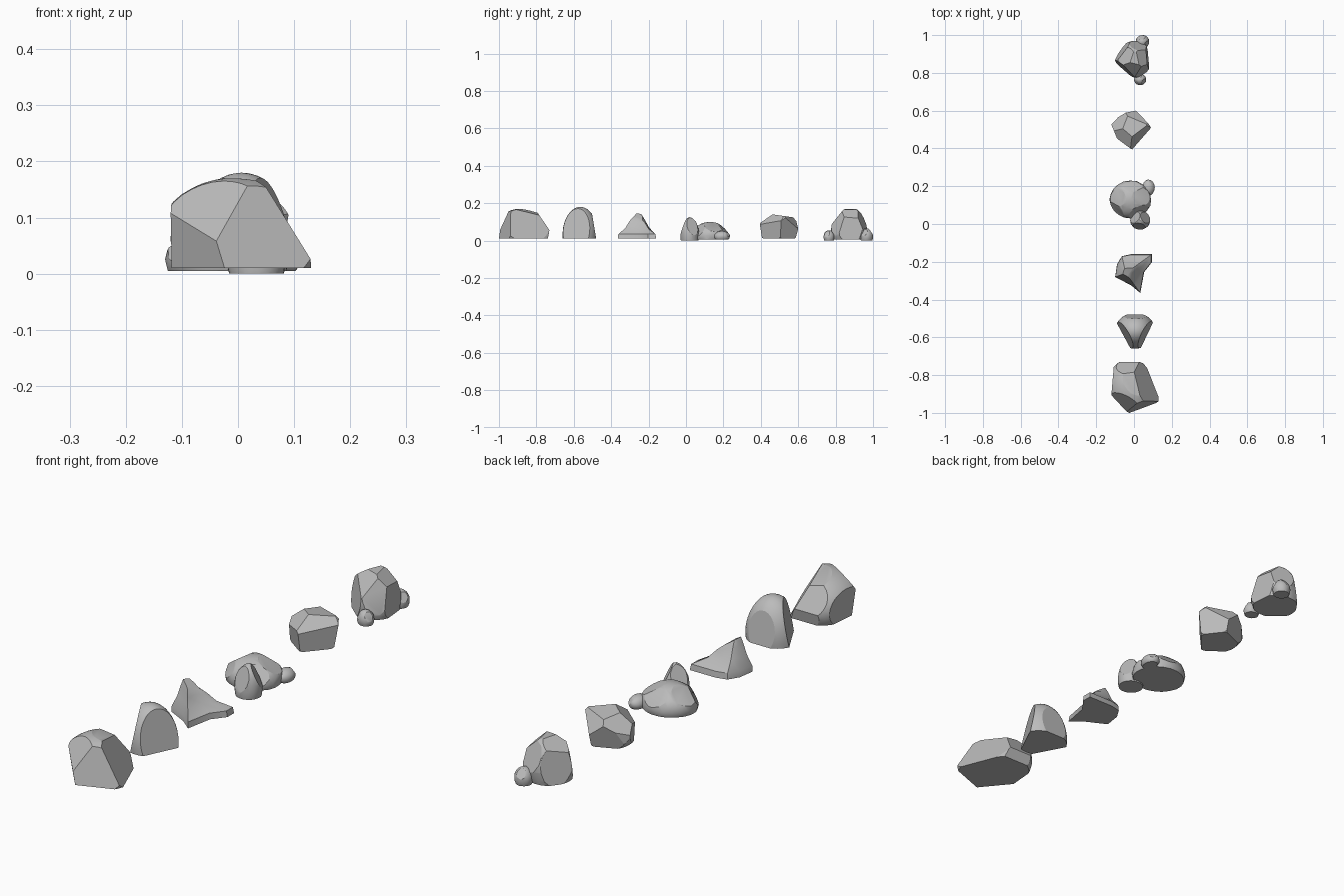
import bpy
import bmesh
import random
from math import sin, cos, radians
from mathutils import Vector

random.seed(4)
CM = 0.01  # measurements below are in hundredths

default = bpy.data.objects.get("Cube")
if default:
    bpy.data.objects.remove(default, do_unlink=True)

stone = bpy.data.materials.new("stone grey")
stone.use_nodes = True
grey = (0.5, 0.5, 0.5, 1)
stone.diffuse_color = grey
bsdf = next(n for n in stone.node_tree.nodes if n.type == 'BSDF_PRINCIPLED')
bsdf.inputs["Base Color"].default_value = grey
bsdf.inputs["Roughness"].default_value = 0.9


def fit(bm, low, high):
    """Stretch the mesh so it exactly fills the given box."""
    for axis in range(3):
        values = [v.co[axis] for v in bm.verts]
        start, size = min(values), max(values) - min(values)
        for v in bm.verts:
            part = (v.co[axis] - start) / size
            v.co[axis] = (low[axis] + part * (high[axis] - low[axis])) * CM


def finish(bm, name, crease=24):
    """Smooth the curved areas, keep facet borders sharp, link the object."""
    bmesh.ops.recalc_face_normals(bm, faces=bm.faces)
    for face in bm.faces:
        face.smooth = True
    for edge in bm.edges:
        edge.smooth = edge.calc_face_angle(0) < radians(crease)
    mesh = bpy.data.meshes.new(name)
    bm.to_mesh(mesh)
    bm.free()
    mesh.materials.append(stone)
    obj = bpy.data.objects.new(name, mesh)
    bpy.context.collection.objects.link(obj)
    return obj


def slice_off(bm, azimuth, elevation, distance):
    """Chip away everything beyond a plane and cap the opening."""
    a, e = radians(azimuth), radians(elevation)
    normal = Vector((cos(e) * cos(a), cos(e) * sin(a), sin(e)))
    bmesh.ops.bisect_plane(bm, geom=bm.verts[:] + bm.edges[:] + bm.faces[:],
                           dist=0.0001, plane_co=normal * distance,
                           plane_no=normal, clear_outer=True)
    rim = [edge for edge in bm.edges if edge.is_boundary]
    if rim:
        bmesh.ops.holes_fill(bm, edges=rim, sides=0)


def chipped_rock(name, radii, cuts, low, high, rough=0.0, detail=4):
    """Ellipsoid with flat chips (azimuth, elevation, distance), fitted to a box."""
    bm = bmesh.new()
    bmesh.ops.create_icosphere(bm, subdivisions=detail, radius=1)
    for v in bm.verts:
        v.co *= 1 + random.uniform(-rough, rough)
        v.co = Vector(c * r for c, r in zip(v.co, radii))
    for cut in cuts:
        slice_off(bm, *cut)
    fit(bm, low, high)
    return finish(bm, name)


# Large angular boulder
chipped_rock("angular_boulder", (15, 16, 12.5), [
    (22, 28, 6.8),      # long right slope
    (-70, 12, 10),      # front right
    (-140, -8, 10.8),   # front left
    (-120, 32, 10.8),   # upper front left
    (175, 0, 11.8),
    (40, 10, 11),
    (90, 32, 11.6),     # upper back
    (90, -10, 13.5),
    (60, 70, 10.5),     # crown
    (0, -90, 5),        # base
], (-12, -100, 1), (13, -73, 17))

# Smooth dome split by two front faces
chipped_rock("domed_boulder", (12, 10, 15), [
    (-27, 12, 6.8),
    (-150, 12, 6.8),
    (90, 10, 8.5),
    (0, -90, 2),
], (-9, -66, 1), (10, -48, 18))

# Crag: an irregular footprint drawn up in rings to an off-centre peak
footprint = [(-10, -27.5), (-9, -21), (-6.5, -17), (-2, -16), (9, -16),
             (9, -20), (5, -25), (3, -35.5), (-2, -31.5)]
peak = (-4.5, -25.5)
bm = bmesh.new()
rings = []
for pull, height in [(0, 1), (0.03, 3.5), (0.38, 7.5), (0.58, 11.5), (0.74, 14)]:
    rings.append([bm.verts.new((x + (peak[0] - x) * pull,
                                y + (peak[1] - y) * pull,
                                height + (0.25 * (peak[0] - x) * pull if pull > 0.1 else 0)))
                  for x, y in footprint])
count = len(footprint)
for below, above in zip(rings, rings[1:]):
    for i in range(count):
        j = (i + 1) % count
        bm.faces.new((below[i], below[j], above[j], above[i]))
bm.faces.new(rings[0])
bm.faces.new(rings[-1])
fit(bm, (-10, -36.5, 1), (9.5, -16, 14.5))
finish(bm, "crag", 30)

# Low mound with a pointed stone and a pebble
chipped_rock("low_mound", (11, 10, 9), [
    (-140, 25, 9),
    (80, 40, 8.3),
    (-60, 30, 8.3),
    (170, 50, 8.4),
    (20, 55, 8.2),
    (0, -90, 2.5),
], (-13, 3, 0.5), (9, 23, 10), 0.015, 3)
chipped_rock("pointed_stone", (5, 5, 9), [
    (-100, 20, 4.4),
    (30, 25, 4.5),
    (150, 25, 4.5),
    (0, -90, 3),
], (-2, -3, 0), (8.5, 7, 12.5), 0.02, 3)
chipped_rock("mound_pebble", (4, 4, 3), [
    (60, 30, 3.4),
    (0, -90, 1.8),
], (4.5, 15, 0.5), (11, 23.5, 5), 0.02, 3)

# Faceted block
chipped_rock("faceted_block", (12.5, 12.5, 9.5), [
    (-42, -5, 7.5),
    (-124, -8, 8.6),
    (-157, 0, 9.8),
    (135, 0, 10.6),
    (112, -15, 9),
    (39, -10, 9),
    (-50, 45, 7.2),
    (-135, 50, 7),
    (150, 45, 8),
    (70, 35, 8.5),
    (90, 82, 6.5),
    (0, -90, 6.5),
], (-12, 39.5, 1), (9, 60, 14))

# Lumpy boulder with two small stones at its foot
chipped_rock("lumpy_boulder", (10.5, 11, 12), [
    (-133, 8, 7.8),
    (146, 10, 8.2),
    (5, 5, 7.8),
    (-50, 20, 9),
    (70, 25, 9.4),
    (-100, 45, 9.4),
    (10, 50, 9.6),
    (160, 55, 9.8),
    (0, 85, 10.8),
    (0, -90, 5),
], (-10, 77.5, 0.5), (8, 97, 17), 0.02, 3)
for name, low, high in [
        ("front_foot_stone", (0, 73.5, 0), (6.5, 79.5, 5.5)),
        ("back_foot_stone", (1, 93, 0), (8, 100, 6.5))]:
    chipped_rock(name, (4, 4, 4), [
        (-30, 35, 3.4),
        (100, 40, 3.4),
        (-140, 25, 3.5),
        (0, -90, 2),
    ], low, high, 0.02, 3)
